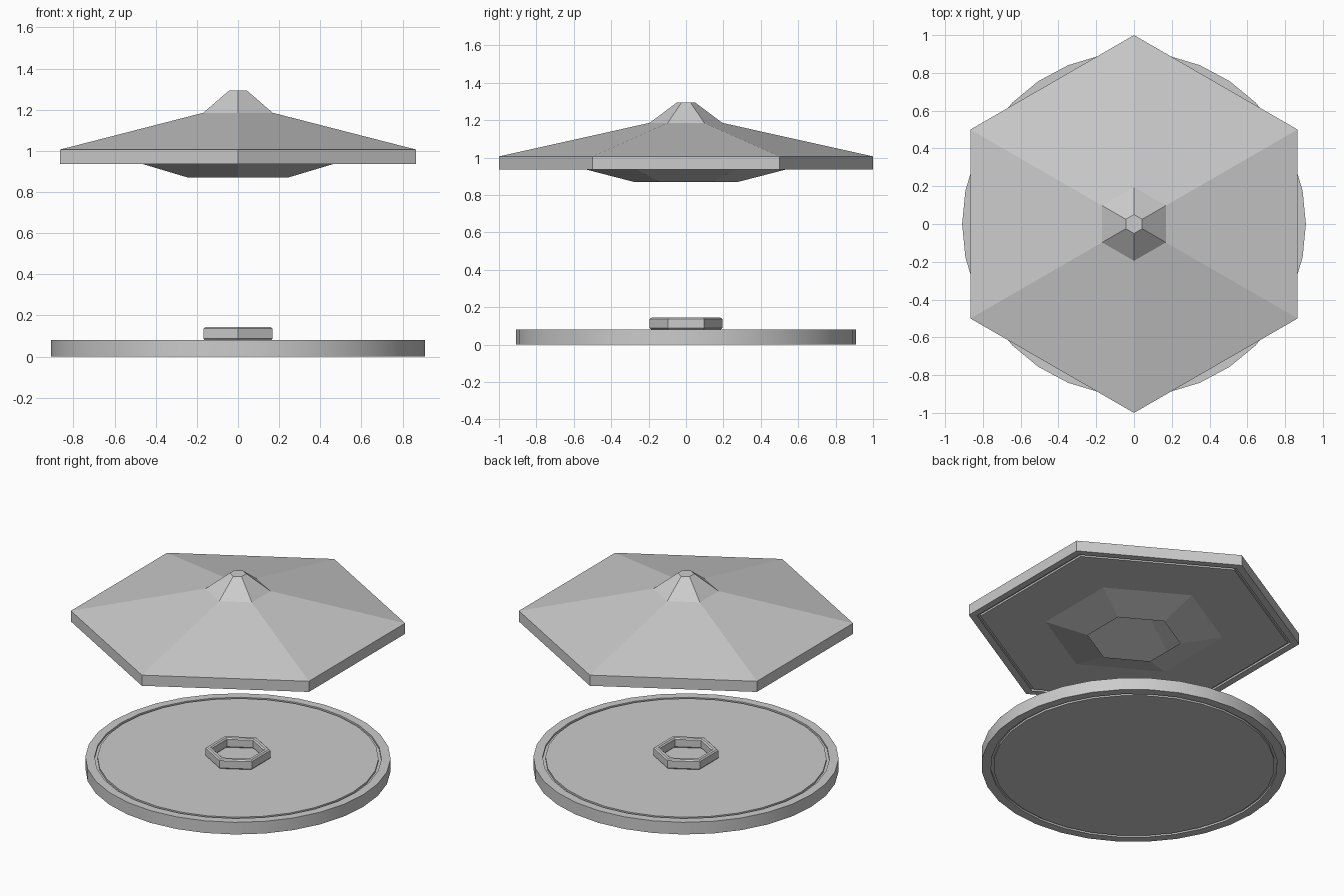
import bpy, bmesh, math

if "Cube" in bpy.data.objects:
    bpy.data.objects.remove(bpy.data.objects["Cube"])


def turned(name, profile, sides, start=0.0, closed=False, caps=(True, True), bevel=0.0, smooth=False):
    """Turn an (r, z) profile into a solid, an open shell or a ring (closed profile)."""
    bm = bmesh.new()
    rings = []
    for r, z in profile:
        angles = [start + 2 * math.pi * i / sides for i in range(sides)]
        rings.append([bm.verts.new((r * math.cos(a), r * math.sin(a), z)) for a in angles])
    pairs = list(zip(rings, rings[1:]))
    if closed:
        pairs.append((rings[-1], rings[0]))
    for low, high in pairs:
        for i in range(sides):
            j = (i + 1) % sides
            bm.faces.new((low[i], low[j], high[j], high[i]))
    if caps[0] and not closed:
        bm.faces.new(rings[0][::-1])
    if caps[1] and not closed:
        bm.faces.new(rings[-1])
    if closed:
        bmesh.ops.recalc_face_normals(bm, faces=bm.faces[:])
    mesh = bpy.data.meshes.new(name)
    bm.to_mesh(mesh)
    bm.free()
    obj = bpy.data.objects.new(name, mesh)
    bpy.context.collection.objects.link(obj)
    if bevel:
        mod = obj.modifiers.new("edge_bevel", 'BEVEL')
        mod.width = bevel
        mod.segments = 1
        mod.limit_method = 'ANGLE'
        mod.angle_limit = math.radians(65)
    if smooth:
        bpy.ops.object.select_all(action='DESELECT')
        obj.select_set(True)
        bpy.context.view_layer.objects.active = obj
        bpy.ops.object.shade_smooth_by_angle(angle=math.radians(30))
    return obj


HEX = math.pi / 2  # hexagon corners point along y

# Round base with a narrow groove near the rim, above and below
turned("base", [
    (0.838, 0.0), (0.838, 0.012), (0.855, 0.012), (0.855, 0.0), (0.91, 0.0),
    (0.91, 0.08), (0.855, 0.08), (0.855, 0.068), (0.838, 0.068), (0.838, 0.08),
], 32, smooth=True)

# Hexagonal socket with softened lip
turned("base_socket", [(0.155, 0.08), (0.194, 0.08), (0.194, 0.144), (0.155, 0.144)],
       6, HEX, closed=True, bevel=0.008)

# Hexagonal roof shell: open funnel, underside groove, band, slope and finial
turned("roof", [
    (0.28, 0.87), (0.535, 0.936), (0.93, 0.936), (0.93, 0.948), (0.95, 0.948),
    (0.95, 0.936), (1.0, 0.936), (1.0, 1.006), (0.195, 1.185), (0.05, 1.293),
], 6, HEX, caps=(False, True))
